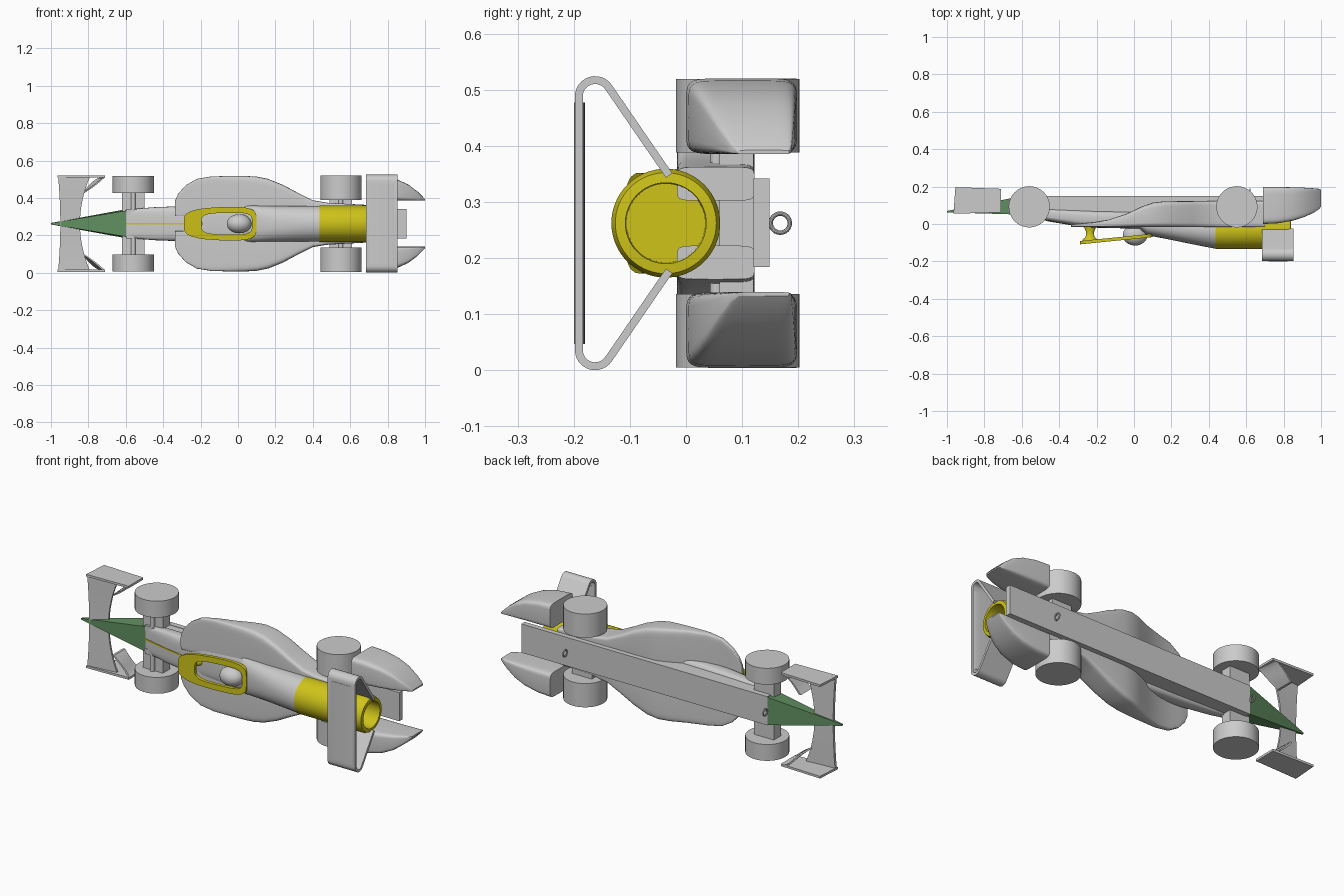
import bpy, bmesh, math
from mathutils import Vector

if "Cube" in bpy.data.objects:
    bpy.data.objects.remove(bpy.data.objects["Cube"])

ZC = 0.262  # car lies on its side: x = length, -y = car's up, z = width


def material(name, rgb):
    m = bpy.data.materials.new(name)
    m.diffuse_color = (*rgb, 1)
    m.use_nodes = True
    m.node_tree.nodes["Principled BSDF"].inputs["Base Color"].default_value = m.diffuse_color
    return m


YELLOW = material("yellow", (0.62, 0.55, 0.01))
GREEN = material("green", (0.12, 0.28, 0.12))


def finish(bm, name, mat=None, smooth=True):
    bmesh.ops.recalc_face_normals(bm, faces=bm.faces)
    me = bpy.data.meshes.new(name)
    bm.to_mesh(me)
    bm.free()
    ob = bpy.data.objects.new(name, me)
    bpy.context.collection.objects.link(ob)
    if mat:
        me.materials.append(mat)
    if smooth:
        bpy.ops.object.select_all(action='DESELECT')
        bpy.context.view_layer.objects.active = ob
        ob.select_set(True)
        bpy.ops.object.shade_smooth_by_angle(angle=math.radians(35))
    return ob


def loft(name, rings, mat=None, closed=False, smooth=True):
    """Skin equal-length rings of points; cap the ends unless closed."""
    bm = bmesh.new()
    vs = [[bm.verts.new(p) for p in r] for r in rings]
    n = len(vs[0])
    for i in range(len(vs) if closed else len(vs) - 1):
        a, b = vs[i], vs[(i + 1) % len(vs)]
        for j in range(n):
            k = (j + 1) % n
            bm.faces.new((a[j], a[k], b[k], b[j]))
    if not closed:
        bm.faces.new(vs[0])
        bm.faces.new(vs[-1])
    return finish(bm, name, mat, smooth)


def oval(ca, cb, ra, rb, e=2.0, n=40):
    """Superellipse outline: e = 2 round, larger is squarer."""
    out = []
    for i in range(n):
        t = 2 * math.pi * i / n
        c, s = math.cos(t), math.sin(t)
        out.append((ca + ra * math.copysign(abs(c) ** (2 / e), c),
                    cb + rb * math.copysign(abs(s) ** (2 / e), s)))
    return out


def section(x, y0, y1, w0, w1, e, side=1, n=40):
    return [(x, y, ZC + side * w) for y, w in
            oval((y0 + y1) / 2, (w0 + w1) / 2, (y1 - y0) / 2, (w1 - w0) / 2, e, n)]


def box(name, x0, x1, y0, y1, z0, z1, mat=None):
    return loft(name, [[(x, y0, z0), (x, y1, z0), (x, y1, z1), (x, y0, z1)] for x in (x0, x1)],
                mat, smooth=False)


def cylinder(name, x, y, z0, z1, r):
    return loft(name, [[(a, b, z) for a, b in oval(x, y, r, r, 2, 64)] for z in (z0, z1)])


# main body with engine cover: x, half width, top y, bottom y, squareness
body = [(-.6, .075, .05, .085, 5), (-.45, .088, .015, .085, 4), (-.3, .094, -.012, .08, 3.5),
        (-.2, .097, -.02, .075, 3.5), (.03, .1, -.025, .07, 3.5), (.07, .098, -.06, .065, 2.8),
        (.2, .094, -.085, .06, 2.4), (.32, .095, -.11, .06, 2.1), (.435, .096, -.132, .06, 2)]
loft("body", [section(x, t, b, -w, w, e) for x, w, t, b, e in body])

# hollow gas canister housing at the tail
tube = [(.435, .097), (.82, .097), (.838, .09), (.84, .072), (.6, .07)]
loft("tail_tube", [section(x, -.036 - r, -.036 + r, -r, r, 2, n=64) for x, r in tube], YELLOW)

# floor plank and tunnel walls
box("floor_plank", -.6, .9, .12, .149, ZC - .078, ZC + .08)
for s in (1, -1):
    z = sorted((ZC + s * .05, ZC + s * .078))
    box("tunnel_wall", -.6, .7, .045, .12, *z)

# pointed nose
nose = [(-1, .004, .062, .07), (-.6, .077, .05, .149)]
loft("nose", [[(x, t, ZC - w * .9), (x, t, ZC + w * .9), (x, b, ZC + w), (x, b, ZC - w)]
              for x, w, t, b in nose], GREEN, smooth=False)
loft("nose_stripe", [[(x, y, ZC - .004), (x, y, ZC + .004), (x, y + .02, ZC + .004),
                      (x, y + .02, ZC - .004)] for x, y in ((-.6, .047), (-.45, .012), (-.27, -.018))],
     YELLOW, smooth=False)

# undercut side pods: x, outer width, lower y
pod = [(-.338, .12, -.004), (-.32, .16, 0), (-.28, .205, .004), (-.22, .24, .01), (-.14, .253, .022),
       (-.04, .255, .055), (.04, .255, .093), (.1, .252, .114), (.16, .24, .121), (.24, .208, .122),
       (.32, .165, .122), (.4, .125, .122), (.48, .112, .122), (.7, .1, .122)]
# pods that trail the rear wheels: x, outer width, upper y, lower y
tail = [(.69, .258, 0, .198), (.77, .254, .004, .198), (.85, .237, .018, .196), (.91, .21, .037, .194),
        (.96, .172, .06, .191), (.99, .142, .08, .188), (1, .13, .092, .184)]
for s in (1, -1):
    loft("side_pod", [section(x, -.016, b, .04, w, 7, s) for x, w, b in pod])
    loft("rear_wheel_pod", [section(x, t, b, .123, w, 7, s) for x, w, t, b in tail])

# wheels and axle blocks
for label, x, w0, w1 in (("front", -.56, .165, .255), ("rear", .55, .126, .257)):
    for s in (1, -1):
        cylinder(label + "_wheel", x, .092, ZC + s * w0, ZC + s * w1, .11)
    box(label + "_axle_block", x - .06, x + .06, .06, .12, ZC - w0 - .01, ZC + w0 + .01)
    cylinder(label + "_axle", x, .055, ZC - w0 - .01, ZC + w0 + .01, .012)

# tether eyes below the floor
for x in (-.6, .62):
    rings = []
    for i in range(24):
        a = 2 * math.pi * i / 24
        d = Vector((0, math.cos(a), math.sin(a)))
        rings.append([Vector((x, .168, ZC)) + d * (.017 + p) + Vector((q, 0, 0))
                      for p, q in oval(0, 0, .004, .004, 2, 10)])
    loft("tether_eye", rings, closed=True)

# cockpit halo plate: flat ring tilted down to the back, plus its pillar
def halo_ring(cx, rx, rz, off, taper):
    out = []
    for x, z in oval(cx, ZC, rx, rz, 4.5, 48):
        f = min(1, max(0, (x + .29) / .25))
        z = ZC + (z - ZC) * (1 - taper * (1 - f) ** 2)
        out.append((x, -.1 + (x + .29) * .1 + off, z))
    return out


outer, inner = (-.095, .195, .09), (-.06, .135, .058)
loft("halo", [halo_ring(*outer, -.009, .25), halo_ring(*inner, -.009, .3),
              halo_ring(*inner, .009, .3), halo_ring(*outer, .009, .25)], YELLOW, closed=True)
pillar = [(-.088, .045, .03), (-.07, .024, .018), (-.045, .02, .014), (-.025, .028, .018), (-.01, .034, .022)]
loft("halo_pillar", [[(x, y, z) for x, z in oval(-.235, ZC, rx, rz, 2, 24)] for y, rx, rz in pillar], YELLOW)

# driver helmet
bm = bmesh.new()
bmesh.ops.create_uvsphere(bm, u_segments=32, v_segments=20, radius=.055)
for v in bm.verts:
    v.co = (v.co.x * 1.2 + .006, v.co.y - .06, v.co.z * .93 + ZC)
finish(bm, "helmet")

# rear wing: one ribbon running up a strut, round the tip and across
half = [(-.03, .085)]
for i in range(13):
    a = math.radians(32 + 148 * i / 12)
    half.append((-.162 + .029 * math.cos(a), .226 + .029 * math.sin(a)))
path = [Vector(p) for p in half] + [Vector((y, -w)) for y, w in reversed(half)]
rings = []
for i, p in enumerate(path):
    d = (path[min(i + 1, len(path) - 1)] - path[max(i - 1, 0)]).normalized()
    nrm = Vector((-d.y, d.x)) * .007
    q, r = p + nrm, p - nrm
    rings.append([(.685, q.x, ZC + q.y), (.853, q.x, ZC + q.y), (.853, r.x, ZC + r.y), (.685, r.x, ZC + r.y)])
loft("rear_wing", rings)
loft("rear_wing_plane", [[(x, y, ZC + w) for x, y in oval(.769, -.19, .084, .01, 3, 24)]
                         for w in (-.215, .215)])

# front wing: bowed plane, end plates and turning vanes
rings = []
for i in range(17):
    w = -.255 + .51 * i / 16
    f = (w / .255) ** 2
    xa, xb = -.95 - .012 * f, -.845 + .055 * f
    rings.append([(xa, .06, ZC + w), (xb, .078, ZC + w), (xb, .088, ZC + w), (xa, .075, ZC + w)])
loft("front_wing", rings)
for s in (1, -1):
    side = [(-.965, .055), (-.71, .062), (-.71, .188), (-.955, .197)]
    loft("front_end_plate", [[(x, y, ZC + s * w) for x, y in side] for w in (.246, .258)], smooth=False)
    rings = []
    for i in range(9):
        t = i / 8
        x, w = -.82 + .11 * t, .165 + .085 * math.sin(t * math.pi / 2)
        x0 = -.71 - .11 * (1 - t) ** 2
        top = .07 + .02 * (1 - t)
        rings.append([(x0, top, ZC + s * w), (x0 - .012, top, ZC + s * w),
                      (x - .012, .188, ZC + s * w), (x, .188, ZC + s * w)])
    loft("front_turning_vane", rings)
